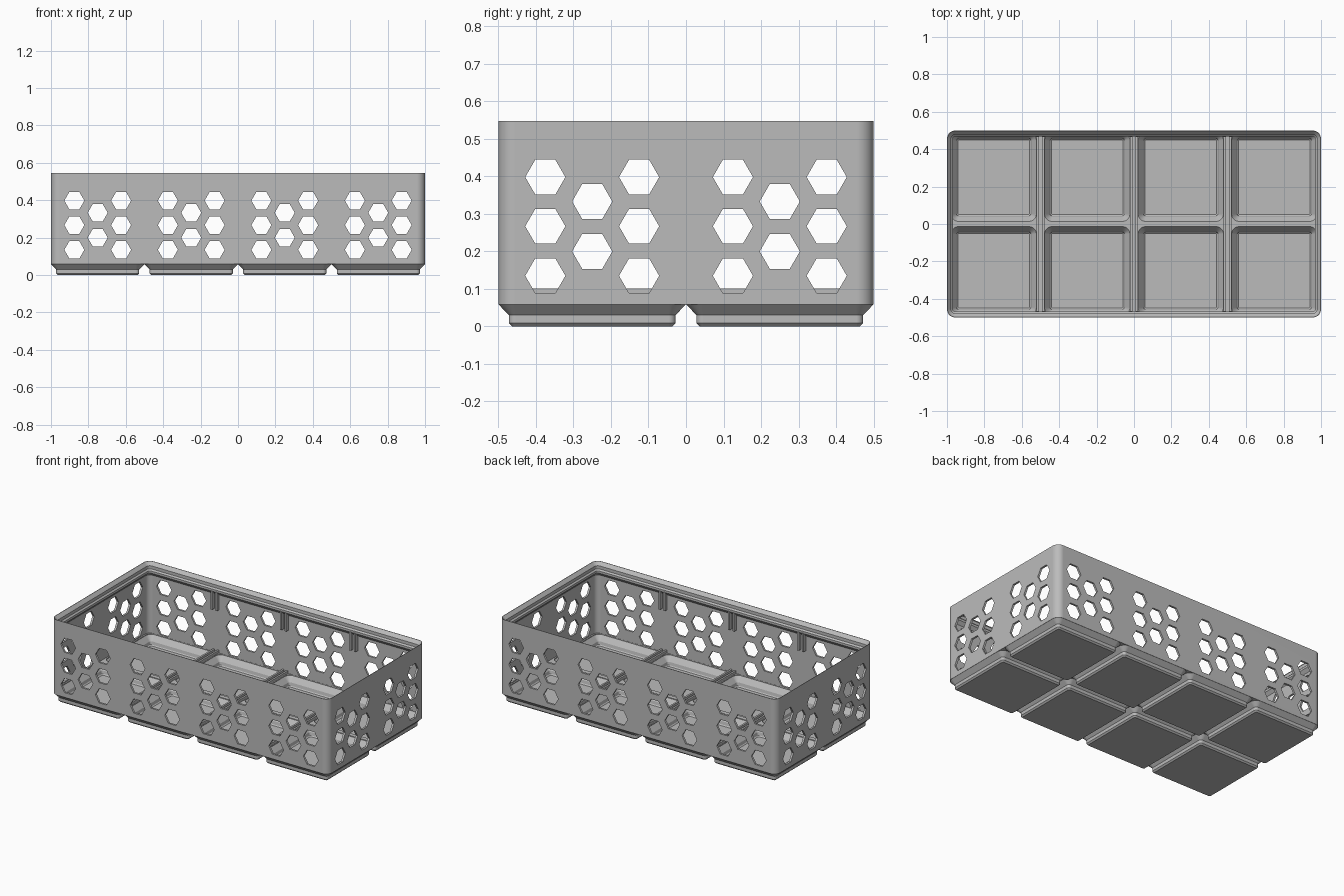
import bpy, bmesh, math
from mathutils import Vector

cube = bpy.data.objects.get("Cube")
if cube:
    bpy.data.objects.remove(cube, do_unlink=True)

grey = bpy.data.materials.new("plain grey")
grey.use_nodes = True
tone = (0.5, 0.5, 0.5, 1)
grey.diffuse_color = tone
grey.node_tree.nodes["Principled BSDF"].inputs["Base Color"].default_value = tone

PITCH = 0.5
COLUMNS = [(i - 1.5) * PITCH for i in range(4)]
ROWS = [-0.25, 0.25]


def rounded_rect(bm, cx, cy, hx, hy, r, z, steps=10):
    """Ring of vertices round a rectangle with rounded corners."""
    ring = []
    for k, (sx, sy) in enumerate([(1, 1), (-1, 1), (-1, -1), (1, -1)]):
        for s in range(steps + 1):
            a = (k + s / steps) * math.pi / 2
            ring.append(bm.verts.new((cx + sx * (hx - r) + r * math.cos(a),
                                      cy + sy * (hy - r) + r * math.sin(a), z)))
    return ring


def loft(bm, cx, cy, hx, hy, r, profile):
    """Closed solid through rings given as (inset, height)."""
    rings = [rounded_rect(bm, cx, cy, hx - d, hy - d, max(r - d, 0.008), z)
             for d, z in profile]
    n = len(rings[0])
    for low, high in zip(rings, rings[1:]):
        for i in range(n):
            j = (i + 1) % n
            bm.faces.new((low[i], low[j], high[j], high[i]))
    bm.faces.new(rings[0][::-1])
    bm.faces.new(rings[-1])


def box(bm, centre, size):
    verts = bmesh.ops.create_cube(bm, size=1)["verts"]
    bmesh.ops.scale(bm, vec=size, verts=verts)
    bmesh.ops.translate(bm, vec=centre, verts=verts)


def finish(bm, name):
    bmesh.ops.recalc_face_normals(bm, faces=bm.faces)
    mesh = bpy.data.meshes.new(name)
    bm.to_mesh(mesh)
    bm.free()
    obj = bpy.data.objects.new(name, mesh)
    bpy.context.collection.objects.link(obj)
    mesh.materials.append(grey)
    return obj


def activate(obj):
    bpy.ops.object.select_all(action='DESELECT')
    obj.select_set(True)
    bpy.context.view_layer.objects.active = obj


def cut(target, cutter, operation='DIFFERENCE'):
    cutter.hide_render = True
    mod = target.modifiers.new("cut", 'BOOLEAN')
    mod.object, mod.operation, mod.solver = cutter, operation, 'EXACT'
    activate(target)
    bpy.ops.object.modifier_apply(modifier=mod.name)
    bpy.data.objects.remove(cutter, do_unlink=True)


def hex_holes(name, centres, along_x):
    """Hexagonal prisms running right through the tub."""
    bm = bmesh.new()
    for c in centres:
        for dx, heights in ((-0.125, (0.135, 0.267, 0.398)),
                            (0, (0.2, 0.333)),
                            (0.125, (0.135, 0.267, 0.398))):
            for z in heights:
                ends = []
                for depth in (-1.2, 1.2):
                    ring = []
                    for k in range(6):
                        a = k * math.pi / 3
                        u, w = c + dx + 0.0535 * math.cos(a), z + 0.0535 * math.sin(a)
                        ring.append(bm.verts.new((depth, u, w) if along_x else (u, depth, w)))
                    ends.append(ring)
                for k in range(6):
                    m = (k + 1) % 6
                    bm.faces.new((ends[0][k], ends[0][m], ends[1][m], ends[1][k]))
                bm.faces.new(ends[0][::-1])
                bm.faces.new(ends[1])
    return finish(bm, name)


# Tub: outer wall, stepped stacking lip, inner wall and solid floor slab
bm = bmesh.new()
loft(bm, 0, 0, 1.0, 0.5, 0.045,
     [(0, 0.058), (0, 0.547), (0.003, 0.547), (0.022, 0.526), (0.022, 0.506),
      (0.031, 0.497), (0.031, 0.483), (0.013, 0.462), (0.013, 0.083)])
tub = finish(bm, "tub")

# Stepped feet, one under each cell
bm = bmesh.new()
for x in COLUMNS:
    for y in ROWS:
        loft(bm, x, y, 0.249, 0.249, 0.045,
             [(0.036, 0), (0.027, 0.009), (0.027, 0.03), (0, 0.058), (0, 0.062)])
cut(tub, finish(bm, "feet"), 'UNION')

# Hollow of each cell with sloping sides
bm = bmesh.new()
for x in COLUMNS:
    for y in ROWS:
        loft(bm, x, y, 0.228, 0.236, 0.04,
             [(0.036, 0.02), (0.03, 0.026), (0.026, 0.045), (0, 0.078), (0, 0.0835)])
cut(tub, finish(bm, "hollows"))

# Honeycomb openings in all four walls
cut(tub, hex_holes("long_wall_holes", COLUMNS, False))
cut(tub, hex_holes("short_wall_holes", ROWS, True))
activate(tub)
bpy.ops.object.shade_smooth_by_angle(angle=math.radians(20))
tub.modifiers.new("even_shading", 'WEIGHTED_NORMAL').keep_sharp = True

# Divider guides: paired floor rails and short wall rails under the lip
bm = bmesh.new()
for x in (-PITCH, 0, PITCH):
    for side in (-1, 1):
        box(bm, Vector((x + side * 0.015, 0, 0.09)), (0.012, 0.976, 0.022))
        for wall in (-1, 1):
            box(bm, Vector((x + side * 0.017, wall * 0.477, 0.425)), (0.012, 0.026, 0.12))
finish(bm, "divider_guides")
